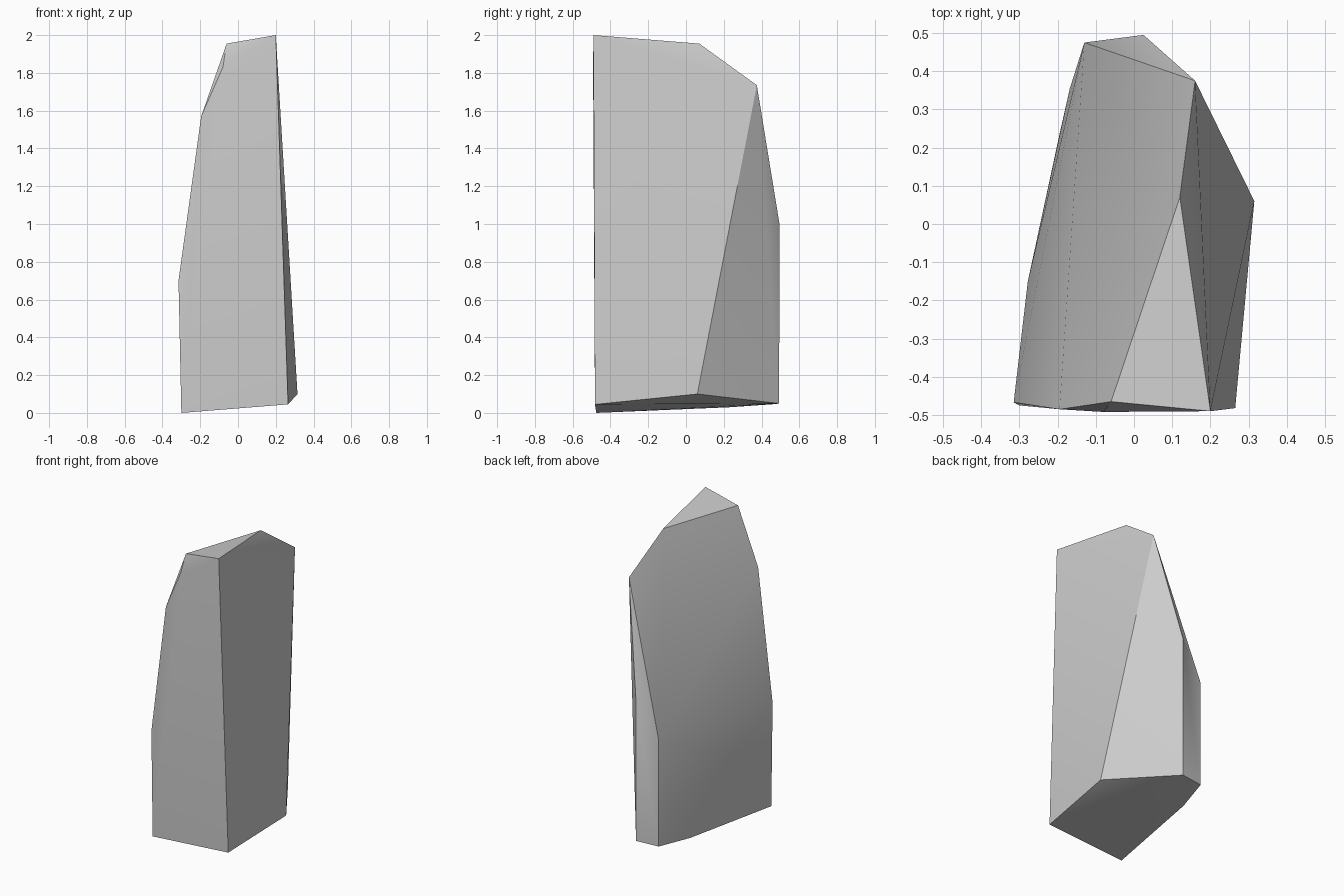
import bpy, bmesh, math

cube = bpy.data.objects.get("Cube")
if cube:
    bpy.data.objects.remove(cube)

# Corners of the standing stone
crown = [(0.20, -0.49, 2.0), (-0.06, -0.465, 1.955), (0.12, 0.07, 1.955)]
shoulder = [(-0.08, -0.492, 1.83), (0.16, 0.375, 1.735), (-0.195, -0.485, 1.57)]
waist = [(0.025, 0.495, 1.0), (-0.13, 0.475, 0.76), (-0.315, -0.467, 0.70),
         (-0.278, -0.15, 0.45), (-0.168, 0.355, 0.3)]
foot = [(-0.30, -0.475, 0.0), (0.265, -0.482, 0.045), (0.315, 0.06, 0.10),
        (0.025, 0.493, 0.05), (-0.13, 0.475, 0.047), (-0.195, 0.235, 0.03)]

# Wrap the corners in a faceted shell
bm = bmesh.new()
for p in crown + shoulder + waist + foot:
    bm.verts.new(p)
hull = bmesh.ops.convex_hull(bm, input=bm.verts)
loose = [v for v in bm.verts if not v.link_faces]
bmesh.ops.delete(bm, geom=loose, context='VERTS')
bmesh.ops.recalc_face_normals(bm, faces=bm.faces)
mesh = bpy.data.meshes.new("standing_stone")
bm.to_mesh(mesh)
bm.free()
stone = bpy.data.objects.new("standing_stone", mesh)
bpy.context.collection.objects.link(stone)

# Stone grey
grey = bpy.data.materials.new("stone_grey")
grey.use_nodes = True
colour = (0.6, 0.6, 0.6, 1)
grey.diffuse_color = colour
grey.node_tree.nodes["Principled BSDF"].inputs["Base Color"].default_value = colour
mesh.materials.append(grey)

# Soft shading across shallow facets, crisp along the ridges
bpy.ops.object.select_all(action='DESELECT')
stone.select_set(True)
bpy.context.view_layer.objects.active = stone
bpy.ops.object.shade_smooth_by_angle(angle=math.radians(30))
